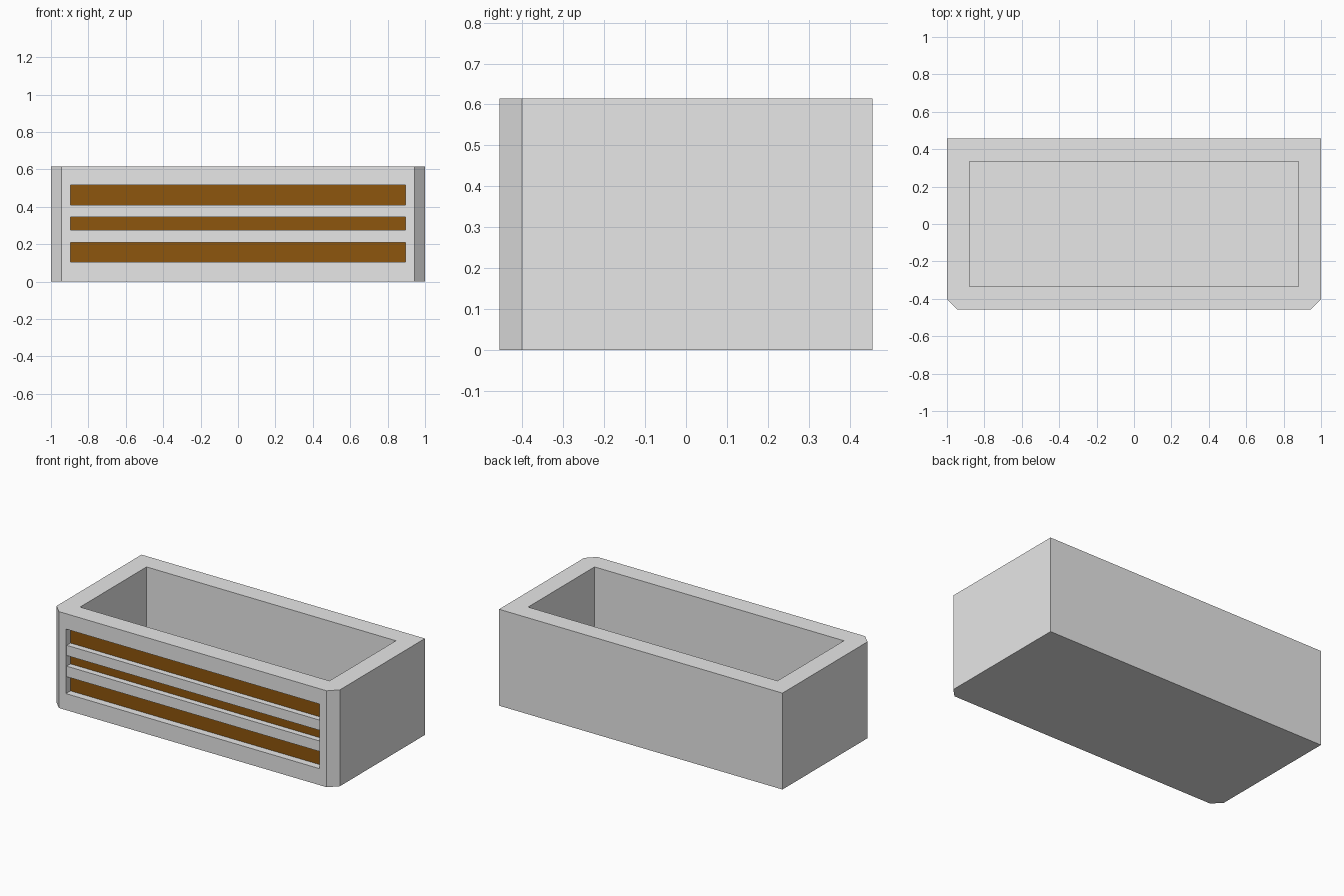
import bpy, bmesh

if "Cube" in bpy.data.objects:
    bpy.data.objects.remove(bpy.data.objects["Cube"])

W, D, H = 1.0, 0.456, 0.615      # half width, half depth, height
CH = 0.055                       # front corner chamfer
SLOT_X, SLOT_Z0, SLOT_Z1 = 0.895, 0.105, 0.517
SLOT_DEPTH = 0.05


def material(name, rgb):
    m = bpy.data.materials.new(name)
    m.diffuse_color = (*rgb, 1.0)
    m.use_nodes = True
    m.node_tree.nodes["Principled BSDF"].inputs["Base Color"].default_value = m.diffuse_color
    return m


grey = material("light grey", (0.8, 0.8, 0.8))
amber = material("dark amber", (0.27, 0.092, 0.004))


def prism(name, outline, z0, z1, mat):
    """Extrude a flat xy outline from z0 to z1."""
    bm = bmesh.new()
    face = bm.faces.new([bm.verts.new((x, y, z0)) for x, y in outline])
    new = bmesh.ops.extrude_face_region(bm, geom=[face])["geom"]
    bmesh.ops.translate(bm, vec=(0, 0, z1 - z0),
                        verts=[v for v in new if isinstance(v, bmesh.types.BMVert)])
    bmesh.ops.recalc_face_normals(bm, faces=bm.faces)
    mesh = bpy.data.meshes.new(name)
    bm.to_mesh(mesh)
    bm.free()
    mesh.materials.append(mat)
    ob = bpy.data.objects.new(name, mesh)
    bpy.context.collection.objects.link(ob)
    return ob


def box(name, half_x, y0, y1, z0, z1, mat):
    return prism(name, [(-half_x, y0), (half_x, y0), (half_x, y1), (-half_x, y1)],
                 z0, z1, mat)


def cut(target, cutter):
    mod = target.modifiers.new("cut", 'BOOLEAN')
    mod.operation, mod.solver, mod.object = 'DIFFERENCE', 'EXACT', cutter
    bpy.context.view_layer.objects.active = target
    bpy.ops.object.modifier_apply(modifier=mod.name)
    bpy.data.objects.remove(cutter)


# Trough body with chamfered front corners
body = prism("trough_body", [(-W, D), (-W, -D + CH), (-W + CH, -D),
                             (W - CH, -D), (W, -D + CH), (W, D)], 0, H, grey)

# Open cavity in the top and shallow window in the front
cut(body, box("cavity_cutter", 0.88, -0.335, 0.335, 0.12, H + 0.1, grey))
cut(body, box("window_cutter", SLOT_X, -D - 0.1, -D + SLOT_DEPTH,
              SLOT_Z0, SLOT_Z1, grey))

# Coloured panel at the back of the window
box("back_panel", SLOT_X, -D + SLOT_DEPTH - 0.004, -D + SLOT_DEPTH,
    SLOT_Z0, SLOT_Z1, amber)

# Two horizontal slats across the window
for name, z0, z1 in (("lower_slat", 0.21, 0.277), ("upper_slat", 0.345, 0.41)):
    box(name, SLOT_X, -D + 0.008, -D + SLOT_DEPTH - 0.004, z0, z1, grey)
